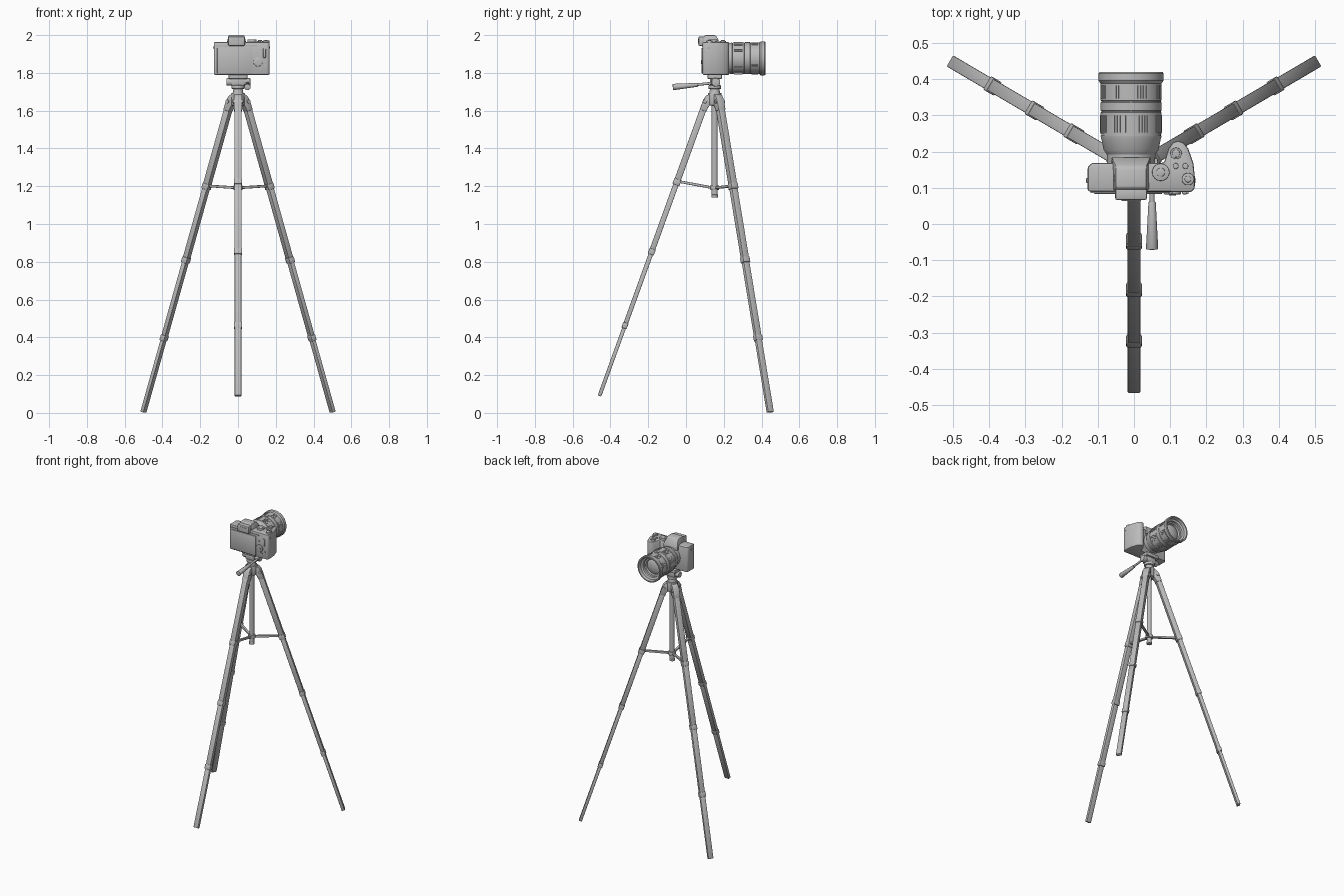
import bpy, bmesh, math
from mathutils import Vector, Matrix

if "Cube" in bpy.data.objects:
    bpy.data.objects.remove(bpy.data.objects["Cube"])

grey = bpy.data.materials.new("neutral grey")
grey.use_nodes = True
grey.diffuse_color = (0.5, 0.5, 0.5, 1)
grey.node_tree.nodes["Principled BSDF"].inputs["Base Color"].default_value = (0.5, 0.5, 0.5, 1)

AXIS_Y = 0.152                       # tripod centre line
LENS = Vector((-0.008, 0, 1.877))    # lens centre line


def finish(name, bm, bevel=0.0, segments=2):
    bmesh.ops.recalc_face_normals(bm, faces=bm.faces)
    if bevel:
        edges = [e for e in bm.edges if e.calc_face_angle(0) > 0.6]
        bmesh.ops.bevel(bm, geom=edges, offset=bevel, segments=segments,
                        profile=0.5, affect='EDGES', clamp_overlap=True)
    mesh = bpy.data.meshes.new(name)
    bm.to_mesh(mesh)
    bm.free()
    mesh.materials.append(grey)
    obj = bpy.data.objects.new(name, mesh)
    bpy.context.collection.objects.link(obj)
    bpy.ops.object.select_all(action='DESELECT')
    obj.select_set(True)
    bpy.context.view_layer.objects.active = obj
    bpy.ops.object.shade_smooth_by_angle(angle=math.radians(32))
    return obj


def box(name, centre, size, bevel=0.0):
    bm = bmesh.new()
    bmesh.ops.create_cube(bm, size=1, matrix=Matrix.Translation(centre) @ Matrix.Diagonal((*size, 1)))
    return finish(name, bm, bevel)


def rod(name, p, q, r1, r2=None, bevel=0.0, sides=24):
    p, q = Vector(p), Vector(q)
    bm = bmesh.new()
    turn = (q - p).to_track_quat('Z', 'Y').to_matrix().to_4x4()
    bmesh.ops.create_cone(bm, cap_ends=True, segments=sides, radius1=r1,
                          radius2=r1 if r2 is None else r2, depth=(q - p).length,
                          matrix=Matrix.Translation((p + q) / 2) @ turn)
    return finish(name, bm, bevel)


def beam(name, p, q, side, width, thick, bevel=0.0):
    # rectangular bar from p to q, its width running along side
    along = (q - p).normalized()
    basis = Matrix((side, along.cross(side), along)).transposed().to_4x4()
    bm = bmesh.new()
    bmesh.ops.create_cube(bm, size=1, matrix=Matrix.Translation((p + q) / 2) @ basis
                          @ Matrix.Diagonal((width, thick, (q - p).length, 1)))
    return finish(name, bm, bevel)


def prism(name, profile, place, lo, hi, bevel=0.0, top_scale=None):
    # profile swept from lo to hi; place maps (u, v, w) to a position
    bm = bmesh.new()
    rings = [[bm.verts.new(place(u, v, w)) for u, v in profile] for w in (lo, hi)]
    bm.faces.new(rings[0])
    bm.faces.new(rings[1])
    n = len(profile)
    for i in range(n):
        j = (i + 1) % n
        bm.faces.new((rings[0][i], rings[0][j], rings[1][j], rings[1][i]))
    if top_scale:
        for v in bm.verts:
            if v.co.z > 1.98:
                v.co.x = LENS.x + (v.co.x - LENS.x) * top_scale
    return finish(name, bm, bevel)


def lathe_y(name, profile, centre, steps=56):
    bm = bmesh.new()
    verts = [bm.verts.new(centre + Vector((r, y, 0))) for r, y in profile]
    edges = [bm.edges.new(pair) for pair in zip(verts, verts[1:])]
    bmesh.ops.spin(bm, geom=verts + edges, cent=centre, axis=(0, 1, 0),
                   angle=math.tau, steps=steps)
    bmesh.ops.remove_doubles(bm, verts=bm.verts, dist=0.0001)
    return finish(name, bm)


# tripod legs, shoulders and braces
def make_leg(label, azimuth, foot_radius, foot_z):
    out = Vector((math.cos(azimuth), math.sin(azimuth), 0))
    side = Vector((-out.y, out.x, 0))
    up = Vector((0, 0, 1))
    base = Vector((0, AXIS_Y, 0))
    top = base + out * 0.049 + up * 1.64
    foot = base + out * foot_radius + up * foot_z
    unit = (foot - top).normalized()
    stops = [0, 0.272, 0.51, 0.762, 1]
    thick = [0.034, 0.029, 0.024, 0.020]
    for i in range(4):
        a, b = top.lerp(foot, stops[i]), top.lerp(foot, stops[i + 1])
        beam(f"{label}_leg_section_{i + 1}", a, b, side, 0.037 - 0.0006 * i, thick[i], 0.003)
        if i < 3:
            beam(f"{label}_leg_lock_{i + 1}", b - unit * 0.02, b + unit * 0.012, side,
                 0.043, thick[i] + 0.005, 0.004)
    arch = [(0, 1.69), (0.025, 1.69), (0.045, 1.68), (0.060, 1.66), (0.071, 1.63),
            (0.079, 1.605), (0.044, 1.595), (0.036, 1.615), (0.022, 1.632), (0, 1.638)]
    prism(f"{label}_shoulder", arch, lambda r, z, w: base + out * r + side * w + up * z,
          -0.022, 0.022, 0.004)
    pin = base + out * 0.052 + up * 1.648
    rod(f"{label}_hinge_pin", pin - side * 0.028, pin + side * 0.028, 0.010, bevel=0.002)
    joint = top.lerp(foot, 0.268) - out * 0.012
    beam(f"{label}_brace", base + out * 0.012 + up * 1.192, joint, side, 0.016, 0.014, 0.003)
    rod(f"{label}_brace_pivot", joint - side * 0.02, joint + side * 0.02, 0.010)


make_leg("front", math.radians(-90), 0.610, 0.090)
make_leg("left", math.radians(30.4), 0.581, 0.004)
make_leg("right", math.radians(149.6), 0.581, 0.004)


# centre column and pan head
def upright(name, z1, z2, r1, r2=None, bevel=0.0):
    return rod(name, (0, AXIS_Y, z1), (0, AXIS_Y, z2), r1, r2, bevel)


upright("centre_column", 1.14, 1.70, 0.016)
upright("column_foot", 1.14, 1.155, 0.018, bevel=0.002)
upright("brace_collar", 1.18, 1.205, 0.024, bevel=0.003)
upright("shoulder_hub", 1.628, 1.694, 0.036, bevel=0.004)
upright("head_neck", 1.69, 1.725, 0.029, 0.023)
upright("pan_disc", 1.715, 1.735, 0.034, bevel=0.004)
box("tilt_block", (0, AXIS_Y, 1.752), (0.07, 0.052, 0.04), 0.006)
rod("tilt_axle", (-0.062, AXIS_Y, 1.752), (0.062, AXIS_Y, 1.752), 0.020, bevel=0.004)
box("quick_release_plate", (0, AXIS_Y, 1.780), (0.10, 0.075, 0.024), 0.004)
rod("handle_joint", (0.036, 0.158, 1.750), (0.066, 0.158, 1.750), 0.023, bevel=0.005)
rod("handle_rod", (0.05, 0.16, 1.748), (0.05, 0.03, 1.735), 0.007)
rod("handle_grip", (0.05, 0.062, 1.737), (0.05, -0.07, 1.725), 0.010, 0.017, bevel=0.003)

# camera body with front grip
outline = [(-0.128, 0.090), (-0.128, 0.158), (-0.116, 0.169), (0.083, 0.169), (0.095, 0.208),
           (0.107, 0.225), (0.122, 0.230), (0.138, 0.224), (0.150, 0.208), (0.164, 0.168),
           (0.168, 0.130), (0.168, 0.098), (0.158, 0.088)]
prism("camera_body", outline, lambda x, y, z: Vector((x, y, z)), 1.79, 1.963, 0.006)
hump = [(0.094, 1.94), (0.094, 1.992), (0.102, 2.0), (0.148, 2.0), (0.160, 1.995),
        (0.184, 1.955), (0.184, 1.93)]
prism("viewfinder_hump", hump, lambda y, z, x: Vector((x, y, z)), -0.062, 0.046, 0.003, 0.78)
box("hot_shoe", (LENS.x, 0.125, 1.9985), (0.04, 0.036, 0.003))
box("eyepiece", (LENS.x, 0.084, 1.968), (0.088, 0.036, 0.05), 0.006)
box("eyepiece_window", (LENS.x, 0.0655, 1.968), (0.054, 0.003, 0.026))
box("rear_screen", (-0.016, 0.087, 1.865), (0.188, 0.008, 0.135), 0.002)
box("rear_top_strip", (-0.01, 0.088, 1.944), (0.22, 0.006, 0.006))
rod("rear_dial", (0.106, 0.092, 1.858), (0.106, 0.082, 1.858), 0.024, bevel=0.002)
rod("rear_dial_button", (0.106, 0.086, 1.858), (0.106, 0.079, 1.858), 0.010)
box("thumb_rest", (0.140, 0.088, 1.905), (0.014, 0.012, 0.05), 0.003)
for i, (x, z) in enumerate([(0.10, 1.905), (0.12, 1.825), (0.145, 1.84)]):
    rod(f"rear_button_{i + 1}", (x, 0.092, z), (x, 0.083, z), 0.006)

# top controls
controls = [("mode_dial", 0.074, 0.143, 0.024, 0.013), ("mode_dial_cap", 0.074, 0.143, 0.012, 0.015),
            ("shutter_collar", 0.116, 0.195, 0.016, 0.006), ("shutter_button", 0.116, 0.195, 0.011, 0.010),
            ("exposure_dial", 0.149, 0.124, 0.017, 0.008), ("exposure_dial_cap", 0.149, 0.124, 0.009, 0.010),
            ("top_button_left", 0.142, 0.160, 0.008, 0.005), ("top_button_right", 0.115, 0.160, 0.008, 0.005)]
for name, x, y, r, h in controls:
    rod(name, (x, y, 1.955), (x, y, 1.963 + h), r, bevel=0.0015)
for x in (-0.128, 0.166):
    box("strap_lug", (x, 0.12, 1.935), (0.008, 0.014, 0.012), 0.002)

# zoom lens with recessed front glass
barrel = [(0, 0.16), (0.066, 0.16), (0.067, 0.192), (0.076, 0.205), (0.082, 0.235),
          (0.084, 0.242), (0.084, 0.244), (0.082, 0.245), (0.082, 0.248), (0.084, 0.249),
          (0.084, 0.308), (0.082, 0.309), (0.082, 0.312), (0.084, 0.313), (0.084, 0.336),
          (0.082, 0.337), (0.082, 0.340), (0.084, 0.341), (0.084, 0.388), (0.090, 0.396),
          (0.090, 0.416), (0.087, 0.420), (0.080, 0.420), (0.076, 0.400), (0.064, 0.394),
          (0.062, 0.382), (0.053, 0.380), (0.051, 0.364)]
lathe_y("lens_barrel", barrel, LENS)
lathe_y("front_glass", [(0.053, 0.364), (0.04, 0.371), (0.022, 0.376), (0, 0.378)], LENS)
rod("lens_button", LENS + Vector((0, 0.325, 0.08)), LENS + Vector((0, 0.325, 0.087)), 0.013, sides=6)

# raised grip ribs in eight groups round each lens ring
for ring, y, length, count in (("focus", 0.364, 0.036, 4), ("zoom", 0.276, 0.046, 5)):
    bm = bmesh.new()
    for group in range(8):
        for k in range(count):
            a = math.radians(22.5 + 45 * group + 5.5 * (k - (count - 1) / 2))
            spot = Matrix.Translation(LENS + Vector((0, y, 0))) @ Matrix.Rotation(a, 4, 'Y')
            bmesh.ops.create_cube(bm, size=1, matrix=spot @ Matrix.Translation((0, 0, 0.0845))
                                  @ Matrix.Diagonal((0.005, length, 0.004, 1)))
    finish(f"{ring}_ring_ribs", bm)
